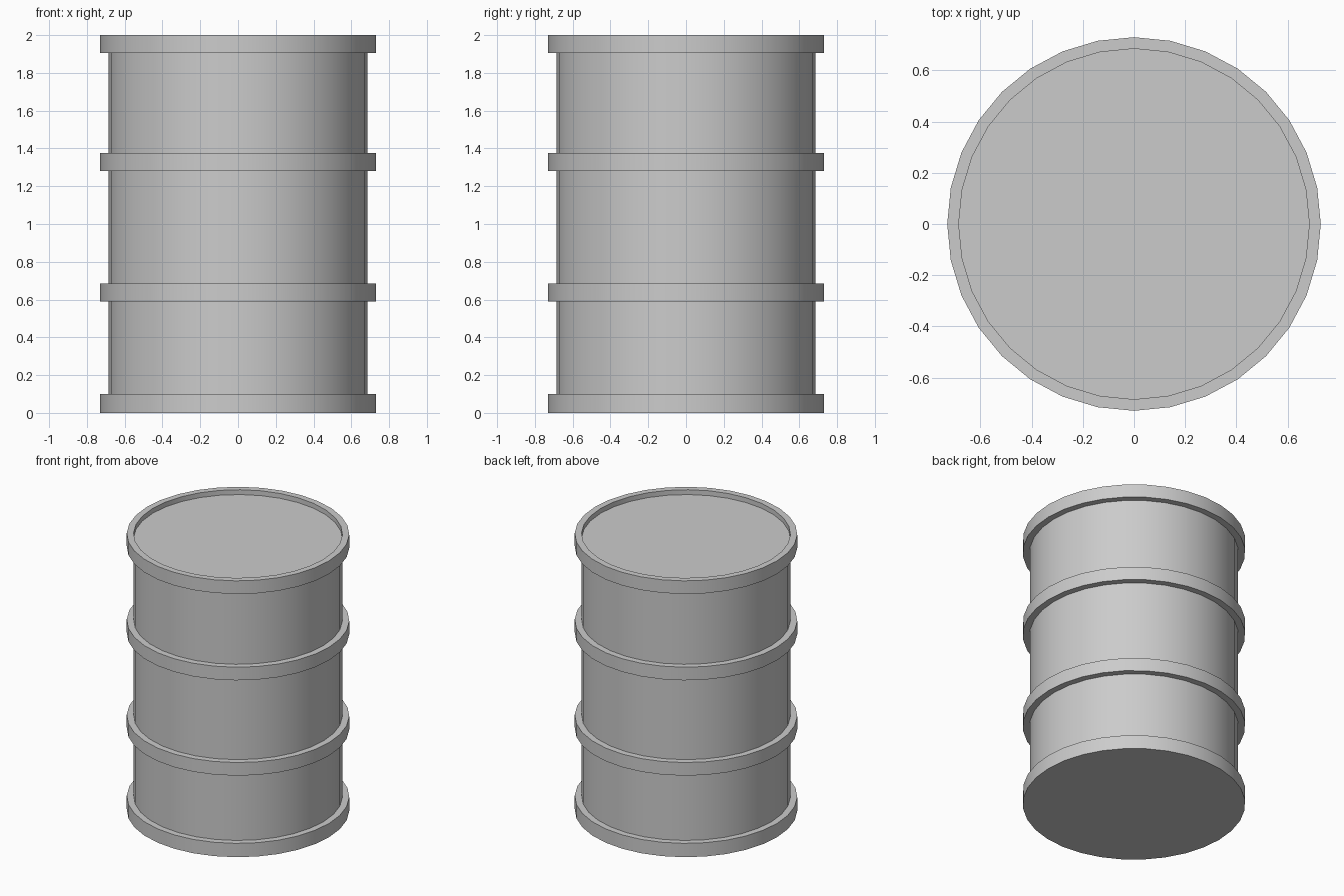
import bpy, bmesh
from math import radians, cos, sin, tau

if "Cube" in bpy.data.objects:
    bpy.data.objects.remove(bpy.data.objects["Cube"])

SIDES = 32
R_BODY, R_HOOP = 0.685, 0.73
HEIGHT = 2.0
FLOOR = HEIGHT - 0.035          # recessed lid level
HOOPS = [(0.0, 0.1), (0.59, 0.685), (1.28, 1.375), (1.905, HEIGHT)]


def lathe(name, profile):
    """Revolve an (r, z) profile around z and cap both ends with flat discs."""
    bm = bmesh.new()
    rings = [[bm.verts.new((r * cos(tau * i / SIDES), r * sin(tau * i / SIDES), z))
              for i in range(SIDES)] for r, z in profile]
    for a, b in zip(rings, rings[1:]):
        for i in range(SIDES):
            j = (i + 1) % SIDES
            bm.faces.new((a[i], a[j], b[j], b[i]))
    bm.faces.new(rings[0][::-1])
    bm.faces.new(rings[-1])
    bmesh.ops.recalc_face_normals(bm, faces=bm.faces)
    mesh = bpy.data.meshes.new(name)
    bm.to_mesh(mesh)
    bm.free()
    obj = bpy.data.objects.new(name, mesh)
    bpy.context.collection.objects.link(obj)
    bpy.context.view_layer.objects.active = obj
    obj.select_set(True)
    bpy.ops.object.shade_smooth_by_angle(angle=radians(30))
    obj.select_set(False)
    return obj


# Drum wall: each hoop steps out from the body and back in
profile = []
for low, high in HOOPS:
    profile += [(R_BODY, low), (R_HOOP, low), (R_HOOP, high), (R_BODY, high)]
# The base is one full-width disc; the lid sits below the top rim
profile = profile[1:] + [(R_BODY, FLOOR)]
lathe("drum_barrel", profile)
